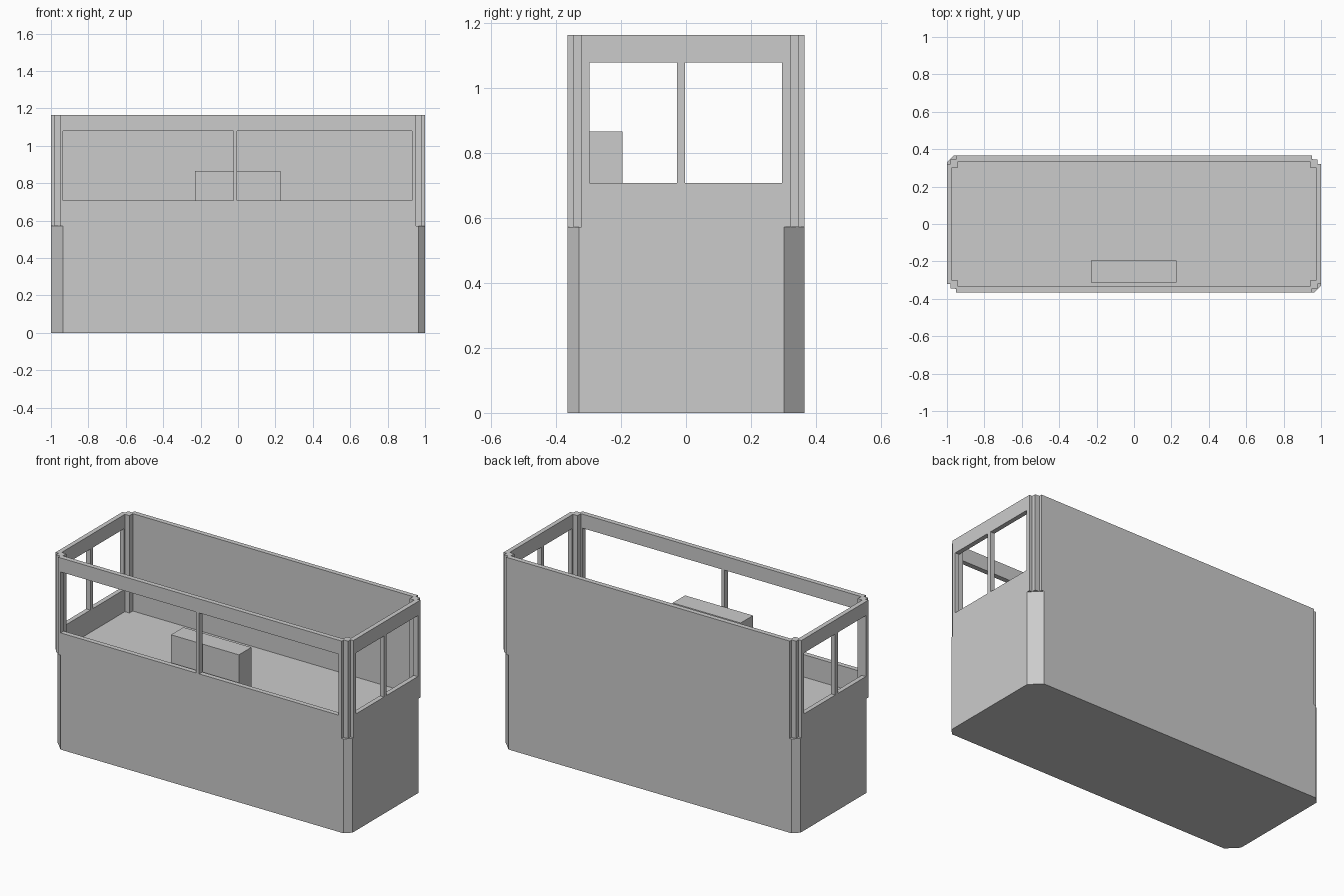
import bpy
import bmesh

if "Cube" in bpy.data.objects:
    bpy.data.objects.remove(bpy.data.objects["Cube"], do_unlink=True)

grey = bpy.data.materials.new("light_grey")
grey.use_nodes = True
grey.diffuse_color = (0.6, 0.6, 0.6, 1)
grey.node_tree.nodes["Principled BSDF"].inputs["Base Color"].default_value = (0.6, 0.6, 0.6, 1)

HX, HY = 1.0, 0.365          # half length and half depth
DECK, TOP = 0.572, 1.163     # floor height and rim height
CORNERS = ((1, 1), (-1, 1), (-1, -1), (1, -1))


def prism(name, outline, z0, z1):
    """Extrude a counter-clockwise outline from z0 to z1."""
    bm = bmesh.new()
    face = bm.faces.new([bm.verts.new((x, y, z0)) for x, y in outline])
    top = bmesh.ops.extrude_face_region(bm, geom=[face])["geom"]
    verts = [v for v in top if isinstance(v, bmesh.types.BMVert)]
    bmesh.ops.translate(bm, verts=verts, vec=(0, 0, z1 - z0))
    bmesh.ops.recalc_face_normals(bm, faces=bm.faces)
    mesh = bpy.data.meshes.new(name)
    bm.to_mesh(mesh)
    bm.free()
    mesh.materials.append(grey)
    obj = bpy.data.objects.new(name, mesh)
    bpy.context.collection.objects.link(obj)
    return obj


def box(name, x0, x1, y0, y1, z0, z1):
    return prism(name, [(x0, y0), (x1, y0), (x1, y1), (x0, y1)], z0, z1)


def stepped_outline(hx, hy, steps):
    """Rectangle whose corners follow inset steps, listed from end to side."""
    points = []
    for sx, sy in CORNERS:
        order = steps if sx * sy > 0 else steps[::-1]
        points += [(sx * (hx - dx), sy * (hy - dy)) for dx, dy in order]
    return points


def cut(target, cutter):
    cutter.hide_render = True
    mod = target.modifiers.new("cut", 'BOOLEAN')
    mod.operation = 'DIFFERENCE'
    mod.solver = 'EXACT'
    mod.object = cutter
    bpy.context.view_layer.objects.active = target
    bpy.ops.object.modifier_apply(modifier=mod.name)
    bpy.data.objects.remove(cutter, do_unlink=True)


# Solid lower body, with wider bevels on two opposite corners
base_outline = []
for sx, sy in CORNERS:
    c = 0.064 if sx * sy > 0 else 0.036
    pair = [(sx * HX, sy * (HY - c)), (sx * (HX - c), sy * HY)]
    base_outline += pair if sx * sy > 0 else pair[::-1]
prism("lower_body", base_outline, 0, DECK)

# Upper walls with notched corner posts
outer = [(0, 0.044), (0.019, 0.044), (0.019, 0.019), (0.048, 0.019), (0.048, 0)]
inner = [(0, 0.032), (0.031, 0.032), (0.031, 0)]
walls = prism("upper_walls", stepped_outline(HX, HY, outer), DECK, TOP)
cut(walls, prism("room_cutter", stepped_outline(0.972, 0.335, inner), DECK - 0.1, TOP + 0.1))

# Window openings: a pair in the front, a pair through both ends
SILL, HEAD = 0.708, 1.078
for x0, x1 in ((-0.935, -0.025), (-0.005, 0.93)):
    cut(walls, box("front_window_cutter", x0, x1, -0.5, 0, SILL, HEAD))
for y0, y1 in ((-0.297, -0.028), (-0.003, 0.296)):
    cut(walls, box("end_window_cutter", -1.2, 1.2, y0, y1, SILL, HEAD))

# Console standing on the floor behind the front wall
box("console", -0.23, 0.226, -0.314, -0.195, DECK, 0.866)
